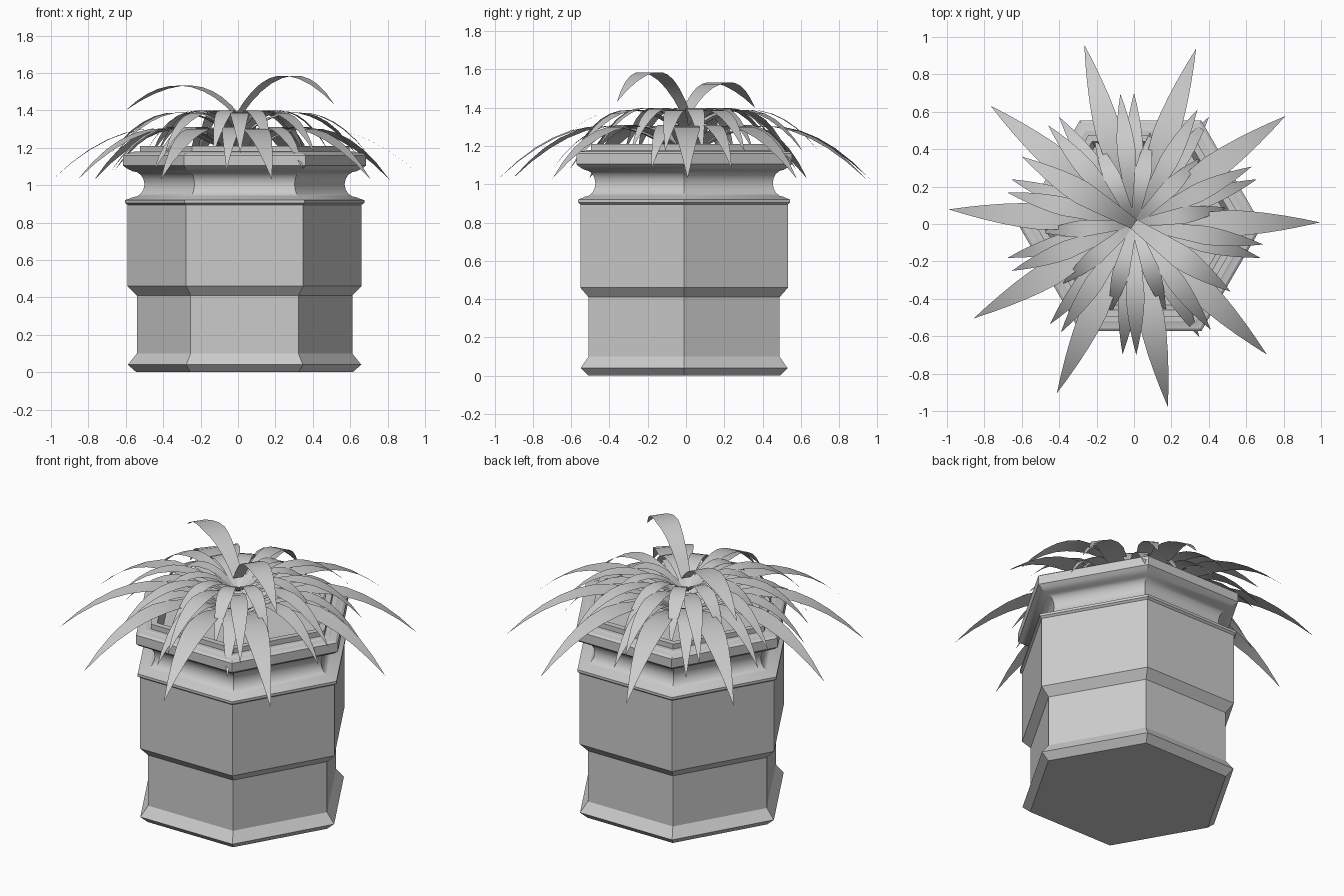
import bpy, bmesh, math

cube = bpy.data.objects.get("Cube")
if cube:
    bpy.data.objects.remove(cube, do_unlink=True)

mat = bpy.data.materials.new("plain_grey")
mat.use_nodes = True
mat.diffuse_color = (0.6, 0.6, 0.6, 1)
mat.node_tree.nodes["Principled BSDF"].inputs["Base Color"].default_value = (0.6, 0.6, 0.6, 1)


def finish(name, bm, angle):
    mesh = bpy.data.meshes.new(name)
    bm.to_mesh(mesh)
    bm.free()
    mesh.materials.append(mat)
    obj = bpy.data.objects.new(name, mesh)
    bpy.context.collection.objects.link(obj)
    bpy.ops.object.select_all(action="DESELECT")
    obj.select_set(True)
    bpy.context.view_layer.objects.active = obj
    bpy.ops.object.shade_smooth_by_angle(angle=math.radians(angle))
    return obj


# Hexagonal pot: stacked rings of (corner radius, height), closed at both ends
def hex_stack(name, profile):
    bm = bmesh.new()
    rings = []
    for r, z in profile:
        corners = [math.radians(60 * i) for i in range(6)]
        rings.append([bm.verts.new((r * math.cos(a), r * math.sin(a), z)) for a in corners])
    for low, high in zip(rings, rings[1:]):
        for i in range(6):
            j = (i + 1) % 6
            bm.faces.new((low[i], low[j], high[j], high[i]))
    bm.faces.new(rings[0][::-1])
    bm.faces.new(rings[-1])
    obj = finish(name, bm, 28)
    obj.location = (0.035, -0.01, 0)


# Concave neck between the shoulder lip and the rim
cove = []
for i in range(9):
    a = math.pi * i / 8
    cove.append((0.6 - 0.065 * math.sin(a), 1.005 - 0.07 * math.cos(a)))

hex_stack("pot", [
    (0.578, 0), (0.624, 0.04), (0.576, 0.1), (0.576, 0.41), (0.626, 0.46),
    (0.626, 0.895), (0.64, 0.905), (0.64, 0.92), (0.61, 0.93),
    *cove,
    (0.63, 1.09), (0.65, 1.105), (0.65, 1.16), (0.635, 1.17),
    (0.6, 1.175), (0.59, 1.18), (0.56, 1.18), (0.56, 1.21),
    (0.52, 1.21), (0.49, 1.15),
])


# Rosette of flat, arched, pointed leaves following a quadratic curve
def rosette(name, angles, start, bend, tip, width, steps=10):
    bm = bmesh.new()
    for deg in angles:
        a = math.radians(deg)
        c, s = math.cos(a), math.sin(a)
        last = None
        for i in range(steps + 1):
            t = i / steps
            r, z = ((1 - t) ** 2 * p + 2 * t * (1 - t) * q + t * t * e
                    for p, q, e in zip(start, bend, tip))
            w = width * (0.45 + 0.55 * min(t / 0.5, 1)) * (1 - max(0, (t - 0.5) / 0.5) ** 1.6)
            if i == steps:
                row = [bm.verts.new((r * c, r * s, z))]
            else:
                row = [bm.verts.new((r * c - k * w * s, r * s + k * w * c, z)) for k in (-1, 1)]
            if last:
                bm.faces.new((last[0], *row, last[1]))
            last = row
    finish(name, bm, 60)


def fan(first):
    return [first + 35 * i for i in range(10)]


rosette("outer_leaves", fan(0.5), (0.03, 1.15), (0.5, 1.51), (0.995, 1.03), 0.07)
rosette("lower_leaves", fan(-15), (0.03, 1.16), (0.4, 1.5), (0.7, 1.08), 0.05)
rosette("upper_leaves", fan(-9), (0.03, 1.27), (0.4, 1.55), (0.7, 1.17), 0.05)
rosette("inner_leaves", fan(10), (0.02, 1.3), (0.28, 1.55), (0.5, 1.17), 0.045)
rosette("tall_leaf_left", [-35], (0, 1.37), (0.3, 1.77), (0.63, 1.43), 0.065)
rosette("tall_leaf_right", [149], (0, 1.37), (0.3, 1.68), (0.7, 1.4), 0.065)
